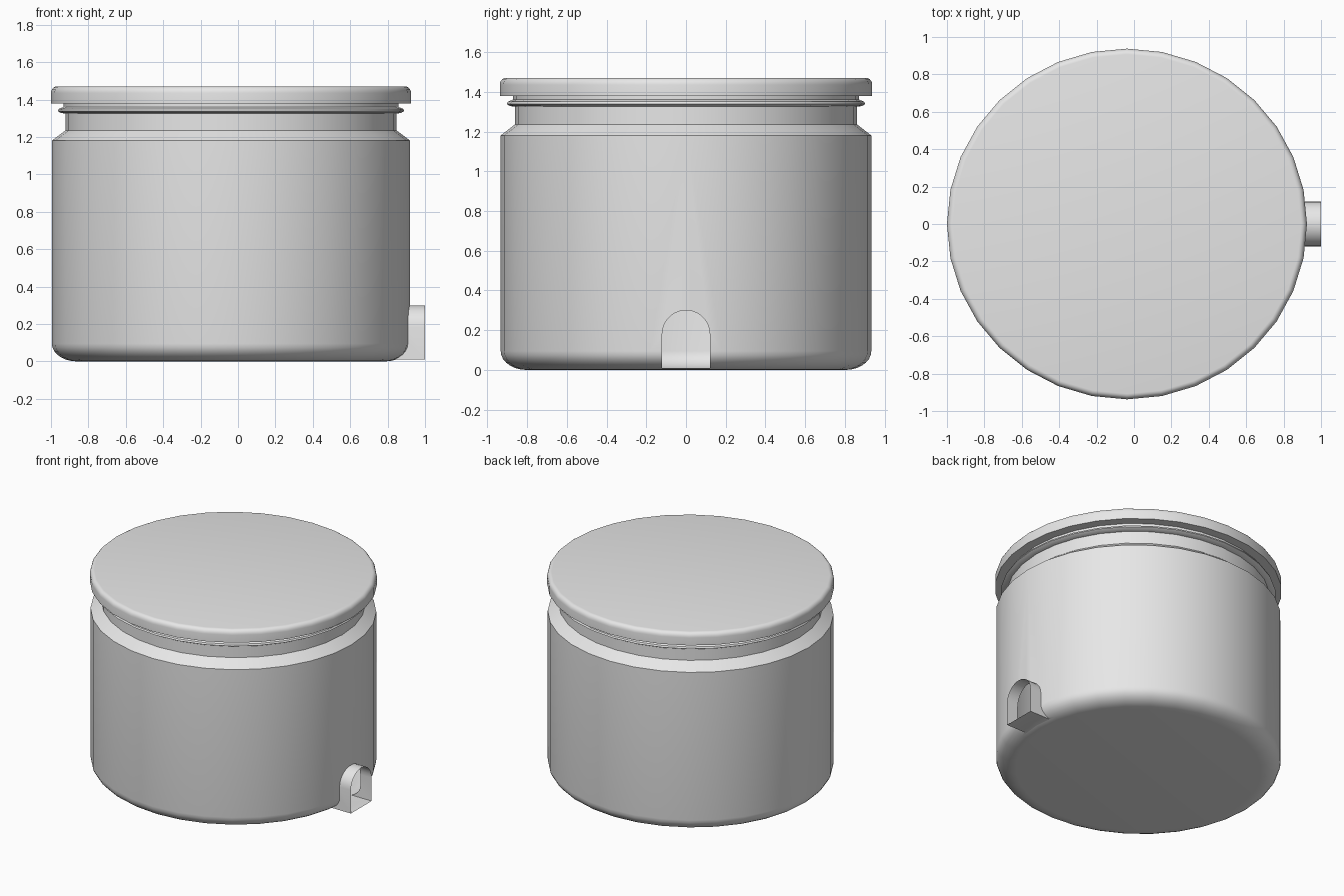
import bpy, bmesh, math

if "Cube" in bpy.data.objects:
    bpy.data.objects.remove(bpy.data.objects["Cube"])

CX, SX, SIDES = -0.0375, 1.0267, 32   # jar axis, slight x stretch, facets

grey = bpy.data.materials.new("light grey")
grey.diffuse_color = (0.8, 0.8, 0.8, 1)
grey.use_nodes = True
grey.node_tree.nodes["Principled BSDF"].inputs["Base Color"].default_value = grey.diffuse_color


def finish(bm, name):
    bmesh.ops.recalc_face_normals(bm, faces=bm.faces)
    mesh = bpy.data.meshes.new(name)
    bm.to_mesh(mesh)
    bm.free()
    obj = bpy.data.objects.new(name, mesh)
    obj.data.materials.append(grey)
    bpy.context.collection.objects.link(obj)
    return obj


def turned(name, profile):
    """Closed solid of revolution from (radius, z) points, bottom to top."""
    bm = bmesh.new()
    rings = []
    for r, z in profile:
        rings.append([bm.verts.new((CX + SX * r * math.cos(2 * math.pi * i / SIDES),
                                    r * math.sin(2 * math.pi * i / SIDES), z))
                      for i in range(SIDES)])
    for a, b in zip(rings, rings[1:]):
        for i in range(SIDES):
            j = (i + 1) % SIDES
            bm.faces.new((a[i], a[j], b[j], b[i]))
    bm.faces.new(rings[0][::-1])
    bm.faces.new(rings[-1])
    return finish(bm, name)


def activate(obj):
    bpy.ops.object.select_all(action='DESELECT')
    obj.select_set(True)
    bpy.context.view_layer.objects.active = obj


def arc(r, z, dr, dz, a0, a1, n):
    steps = [math.radians(a0 + (a1 - a0) * i / n) for i in range(n + 1)]
    return [(r + dr * math.cos(a), z + dz * math.sin(a)) for a in steps]


# Jar body: rounded base, straight wall, shoulder, neck and rim bead
body = turned("jar_body",
              arc(0.803, 0.095, 0.13, 0.095, -90, 0, 7) +
              [(0.933, 1.18), (0.862, 1.235), (0.862, 1.325), (0.885, 1.328),
               (0.902, 1.338), (0.897, 1.35), (0.872, 1.36), (0.872, 1.385)])

# Lid: flat disc with rounded upper edge
lid = turned("lid", [(0.9375, 1.38)] + arc(0.9075, 1.435, 0.03, 0.035, 0, 90, 5))

# Arched outlet, joined to the body
bm = bmesh.new()
outline = [(-0.12, 0.01), (0.12, 0.01)] + arc(0, 0.18, 0.12, 0.12, 0, 180, 14)
base = bm.faces.new([bm.verts.new((0.6, y, z)) for y, z in outline])
ext = bmesh.ops.extrude_face_region(bm, geom=[base], use_keep_orig=True)
bmesh.ops.translate(bm, vec=(0.4, 0, 0),
                    verts=[v for v in ext["geom"] if isinstance(v, bmesh.types.BMVert)])
outlet = finish(bm, "outlet_helper")
activate(body)
mod = body.modifiers.new("join_outlet", 'BOOLEAN')
mod.operation, mod.solver, mod.object = 'UNION', 'EXACT', outlet
bpy.ops.object.modifier_apply(modifier=mod.name)
bpy.data.objects.remove(outlet)

# Open the end of the outlet
bm = bmesh.new()
bm.from_mesh(body.data)
ends = [f for f in bm.faces if all(v.co.x > 0.995 for v in f.verts)]
bmesh.ops.delete(bm, geom=ends, context='FACES')
bm.to_mesh(body.data)
bm.free()

for obj in (body, lid):
    activate(obj)
    bpy.ops.object.shade_smooth_by_angle(angle=math.radians(35))
